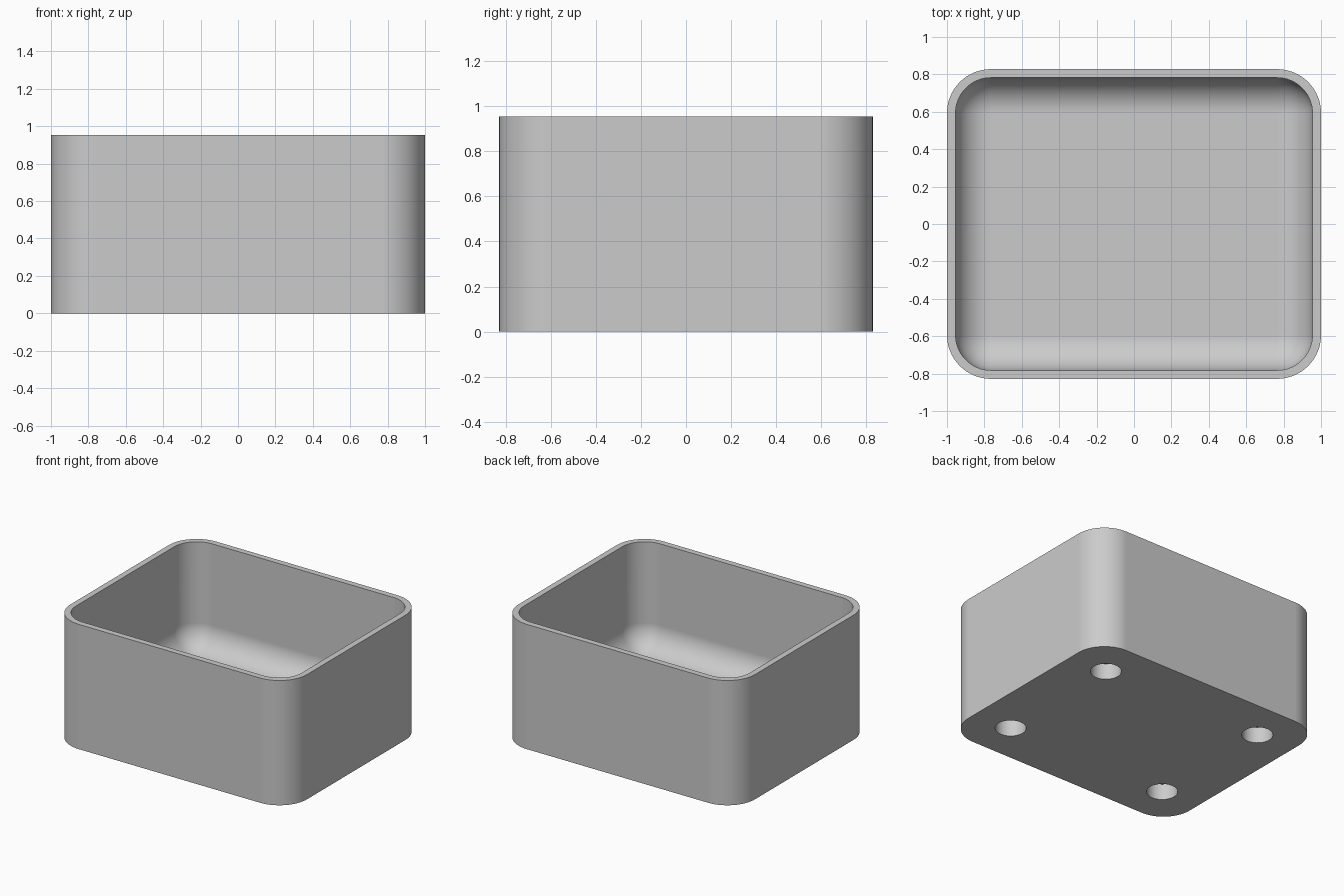
import bpy, bmesh
from math import sin, cos, pi

cube = bpy.data.objects.get("Cube")
if cube:
    bpy.data.objects.remove(cube, do_unlink=True)

HALF_X, HALF_Y, HEIGHT = 1.0, 0.828, 0.953
WALL, CORNER, FLOOR = 0.046, 0.235, 0.143
HOLE_X, HOLE_Y, HOLE_R, HOLE_DEPTH = 0.686, 0.514, 0.108, 0.122
STEPS = 16

grey = bpy.data.materials.new("light grey")
grey.use_nodes = True
colour = (0.6, 0.6, 0.6, 1)
grey.diffuse_color = colour
grey.node_tree.nodes["Principled BSDF"].inputs["Base Color"].default_value = colour

bm = bmesh.new()


def rounded_loop(inset, z):
    """Rounded rectangle, shrunk by inset with its corner centres fixed."""
    r = max(CORNER - inset, 0)
    loop = []
    for quarter, (sx, sy) in enumerate([(1, 1), (-1, 1), (-1, -1), (1, -1)]):
        for i in range(STEPS + 1):
            a = (quarter + i / STEPS) * pi / 2
            loop.append(bm.verts.new((sx * (HALF_X - CORNER) + r * cos(a),
                                      sy * (HALF_Y - CORNER) + r * sin(a), z)))
    return loop


def circle_loop(cx, cy, z, n=40):
    return [bm.verts.new((cx + HOLE_R * cos(2 * pi * i / n),
                          cy + HOLE_R * sin(2 * pi * i / n), z)) for i in range(n)]


def bridge(a, b):
    for i in range(len(a)):
        j = (i + 1) % len(a)
        bm.faces.new((a[i], a[j], b[j], b[i]))


def loop_edges(loop):
    return [bm.edges.get((v, loop[i - 1])) for i, v in enumerate(loop)]


# Outer wall, rim, inner wall and the rounded transition to the floor
bottom = rounded_loop(0, 0)
loops = [bottom, rounded_loop(0, HEIGHT), rounded_loop(WALL, HEIGHT)]
fillet = CORNER - WALL
for i in range(STEPS + 1):
    a = i / STEPS * pi / 2
    loops.append(rounded_loop(WALL + fillet * (1 - cos(a)),
                              FLOOR + fillet * (1 - sin(a))))
for a, b in zip(loops, loops[1:]):
    bridge(a, b)
bm.faces.new(loops[-1])

# Four blind round holes in the underside
underside = loop_edges(bottom)
for sx in (-1, 1):
    for sy in (-1, 1):
        mouth = circle_loop(sx * HOLE_X, sy * HOLE_Y, 0)
        end = circle_loop(sx * HOLE_X, sy * HOLE_Y, HOLE_DEPTH)
        bridge(mouth, end)
        bm.faces.new(end)
        underside += loop_edges(mouth)
bmesh.ops.triangle_fill(bm, edges=underside, use_beauty=True, normal=(0, 0, -1))

bmesh.ops.remove_doubles(bm, verts=bm.verts[:], dist=0.0001)
bmesh.ops.recalc_face_normals(bm, faces=bm.faces[:])

mesh = bpy.data.meshes.new("open_box")
bm.to_mesh(mesh)
bm.free()
mesh.materials.append(grey)
box = bpy.data.objects.new("open_box", mesh)
bpy.context.collection.objects.link(box)

# Smooth corners with evenly shaded flat walls
bpy.ops.object.select_all(action="DESELECT")
box.select_set(True)
bpy.context.view_layer.objects.active = box
bpy.ops.object.shade_smooth_by_angle(angle=pi / 6)
box.modifiers.new("flat wall shading", "WEIGHTED_NORMAL").keep_sharp = True
